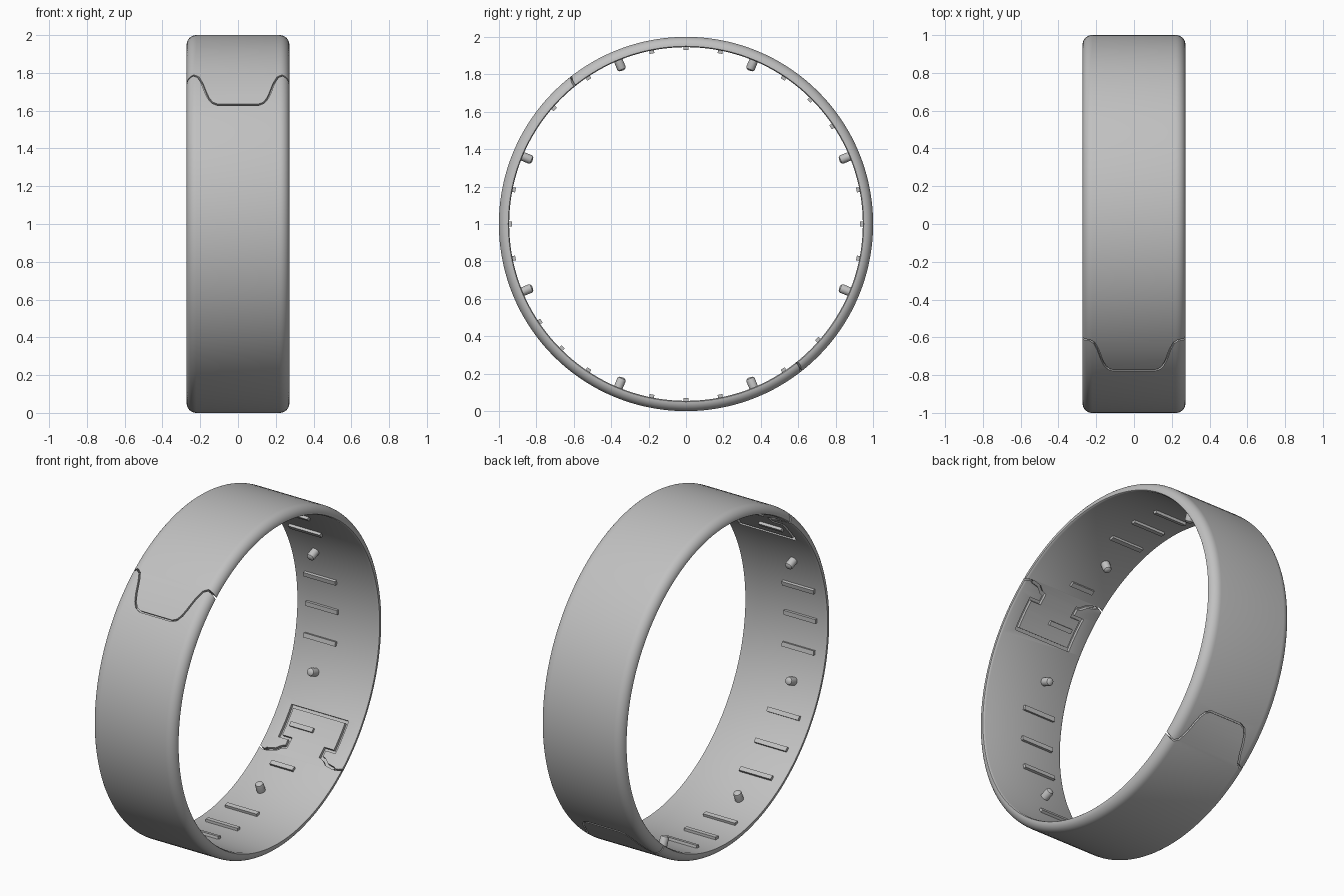
import bpy, bmesh, math
from mathutils import Vector, Matrix

if "Cube" in bpy.data.objects:
    bpy.data.objects.remove(bpy.data.objects["Cube"])

grey = bpy.data.materials.new("satin_grey")
grey.diffuse_color = (0.53, 0.53, 0.53, 1)
grey.use_nodes = True
grey.node_tree.nodes["Principled BSDF"].inputs["Base Color"].default_value = grey.diffuse_color
R_IN, HALF_W = 0.945, 0.272


def polar(x, deg, r):
    """Point on the hoop: width x, angle from +y, radius r."""
    a = math.radians(deg)
    return Vector((x, r * math.cos(a), 1 + r * math.sin(a)))


def finish(name, bm, smooth=True):
    bmesh.ops.recalc_face_normals(bm, faces=bm.faces)
    me = bpy.data.meshes.new(name)
    bm.to_mesh(me)
    bm.free()
    ob = bpy.data.objects.new(name, me)
    bpy.context.collection.objects.link(ob)
    me.materials.append(grey)
    if smooth:
        shade(ob)
    return ob


def shade(ob):
    bpy.ops.object.select_all(action='DESELECT')
    ob.select_set(True)
    bpy.context.view_layer.objects.active = ob
    bpy.ops.object.shade_smooth_by_angle(angle=math.radians(30))


def loft(bm, rings, closed):
    """Skin rings of points; closed joins the last ring to the first."""
    vs = [[bm.verts.new(p) for p in ring] for ring in rings]
    n = len(vs[0])
    for i in range(len(vs) if closed else len(vs) - 1):
        a, b = vs[i], vs[(i + 1) % len(vs)]
        for j in range(n):
            bm.faces.new((a[j], a[(j + 1) % n], b[(j + 1) % n], b[j]))
    if not closed:
        bm.faces.new(vs[0])
        bm.faces.new(vs[-1])


def band():
    # half profile: rounded outer shoulder, tiny inner chamfer
    half = [(HALF_W - 0.012, R_IN), (HALF_W - 0.002, R_IN + 0.003)]
    for i in range(9):
        t = math.radians(90 * i / 8)
        half.append((HALF_W - 0.052 + 0.052 * math.cos(t), 0.95 + 0.05 * math.sin(t)))
    prof = half + [(-x, r) for x, r in reversed(half)]
    bm = bmesh.new()
    n = 144
    loft(bm, [[polar(x, 360 * k / n, r) for x, r in prof] for k in range(n)], True)
    return finish("band", bm, False)


def groove_cutter(name, half, turn, width, r_range):
    """Mitred ribbon along a mirrored path of (x, angle) points."""
    path = half + [(-x, a) for x, a in reversed(half) if x > 0]
    pts = [Vector((x, math.radians(a))) for x, a in path]
    rings = []
    for i, p in enumerate(pts):
        d0 = (p - pts[max(i - 1, 0)]) if i else pts[1] - p
        d1 = (pts[i + 1] - p) if i < len(pts) - 1 else d0
        d0, d1 = d0.normalized(), d1.normalized()
        t = (d0 + d1).normalized()
        off = Vector((-t.y, t.x)) * (width / 2 / max(t.dot(d1), 0.4))
        r0, r1 = r_range(abs(p.x))
        ring = []
        for q, r in ((p + off, r0), (p + off, r1), (p - off, r1), (p - off, r0)):
            ring.append(polar(q.x, math.degrees(q.y) + turn, r))
        rings.append(ring)
    bm = bmesh.new()
    loft(bm, rings, False)
    ob = finish(name, bm, False)
    ob.hide_render = True
    return ob


def cut(ob, cutter):
    m = ob.modifiers.new("groove", 'BOOLEAN')
    m.operation, m.solver, m.object = 'DIFFERENCE', 'EXACT', cutter
    bpy.context.view_layer.objects.active = ob
    bpy.ops.object.modifier_apply(modifier=m.name)
    bpy.data.objects.remove(cutter)


# Hoop with a tongue seam outside and a latch outline inside, at two opposite places
body = band()
seam = [(0.29, -50.6), (0.255, -51.7), (0.235, -52), (0.21, -51), (0.19, -48.2),
        (0.17, -44), (0.155, -41.6), (0.135, -39.9), (0.105, -39.1), (0, -39.1)]
latch = [(0.225, -51.7), (0.17, -51), (0.14, -49.5), (0.115, -49), (0.115, -46),
         (0.18, -46), (0.18, -42.5), (0.18, -39), (0.18, -35.3), (0, -35.3)]
for turn in (0, 180):
    cut(body, groove_cutter("seam_cutter", seam, turn, 0.009,
                            lambda x: (0.92 if x > 0.22 else 0.984, 1.02)))
    cut(body, groove_cutter("latch_cutter", latch, turn, 0.018,
                            lambda x: (0.92, 0.964)))
shade(body)


def rib(deg, x, length):
    bm = bmesh.new()
    bmesh.ops.create_cube(bm, size=1)
    m = (Matrix.Translation(polar(x, deg, 0.942))
         @ Matrix.Rotation(math.radians(deg), 4, 'X')
         @ Matrix.Diagonal((length, 0.026, 0.026, 1)))
    bm.transform(m)
    finish("inner_rib", bm)


def peg(deg, x):
    # short post with a rounded tip pointing to the centre
    prof = [(0.96, 0.024), (0.902, 0.024), (0.894, 0.021), (0.889, 0.014), (0.887, 0.005)]
    rot = Matrix.Rotation(math.radians(deg), 4, 'X')
    rings = []
    for r, w in prof:
        ring = []
        for k in range(20):
            t = math.tau * k / 20
            p = rot @ Vector((w * math.cos(t), r, w * math.sin(t)))
            ring.append(p + Vector((x, 0, 1)))
        rings.append(ring)
    bm = bmesh.new()
    loft(bm, rings, False)
    finish("inner_peg", bm)


# Ribs every 1/32 turn, pegs at the odd eighths, short ribs by the latches
for k in range(32):
    deg = k * 11.25
    if k % 4 == 2:
        peg(deg, -0.1)
    elif k % 16 == 11:
        rib(deg, -0.07, 0.15)
    elif k % 16 == 12:
        rib(deg + 3.75, -0.07, 0.15)
    elif k % 16 != 13:
        rib(deg, -0.1, 0.21)
